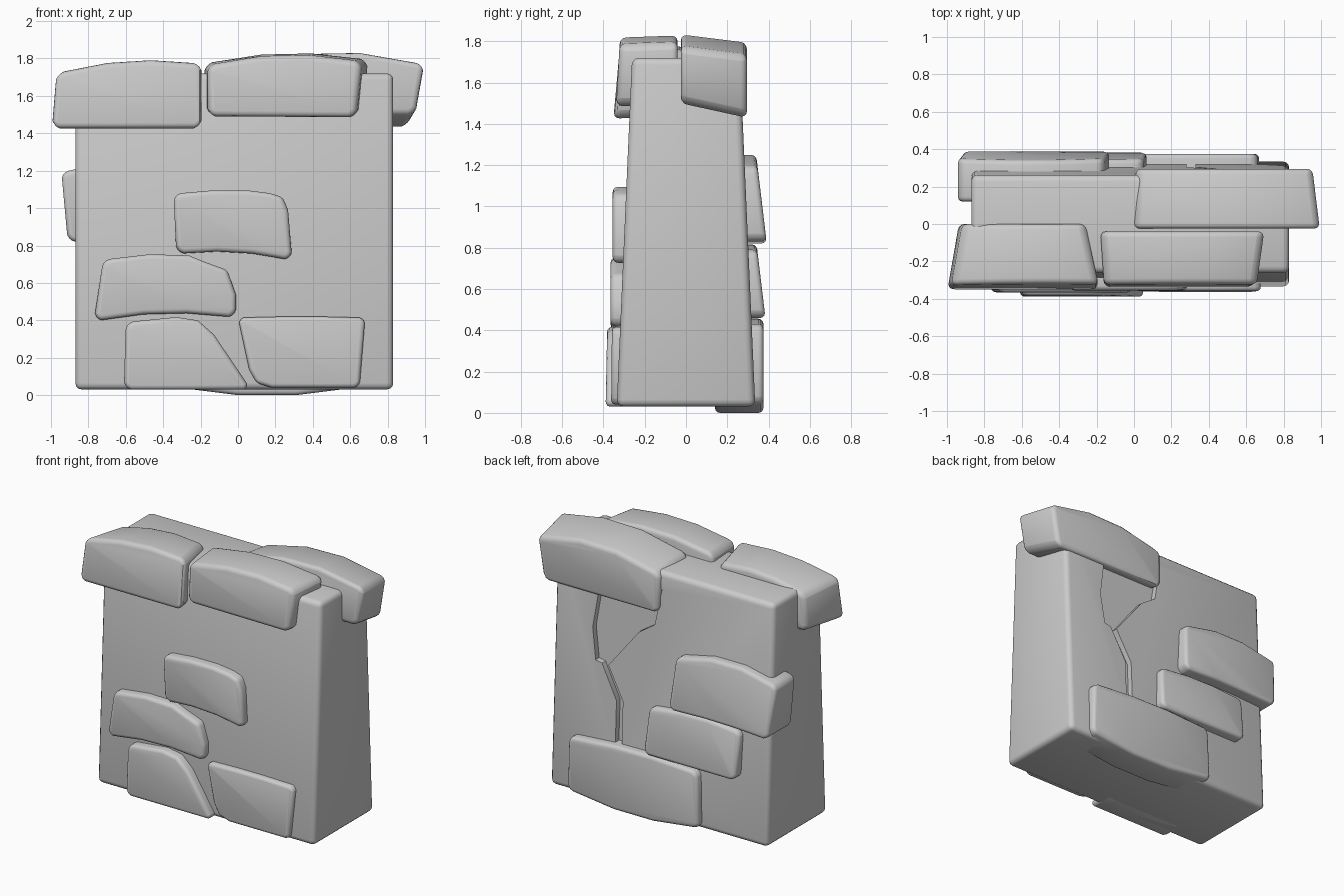
import bpy, bmesh
from mathutils import Vector

if "Cube" in bpy.data.objects:
    bpy.data.objects.remove(bpy.data.objects["Cube"])


def outline(corners, radii, bow, sag):
    """Rounded quad (BL, BR, TR, TL); top edge bowed up and bottom edge sagging."""
    c = [Vector(p) for p in corners]
    pts = []
    for i, p in enumerate(c):
        r = radii[i]
        a = p + (c[i - 1] - p).normalized() * r
        b = p + (c[(i + 1) % 4] - p).normalized() * r
        pts += [a, (a + b + 2 * p) / 4, b]
        lift = {0: -sag, 2: bow}.get(i, 0)
        if lift:
            q = c[(i + 1) % 4]
            pts += [p.lerp(q, t) + Vector((0, lift)) for t in (.35, .65)]
    return pts


def slab(name, front, yf, yb, back=None, bevel=.025):
    """Loft x-z outlines between two leaning planes y = a + s*z."""
    back = back or front
    n = len(front)
    bm = bmesh.new()
    f = [bm.verts.new((x, yf[0] + yf[1] * z, z)) for x, z in front]
    b = [bm.verts.new((x, yb[0] + yb[1] * z, z)) for x, z in back]
    bm.faces.new(f)
    bm.faces.new(b[::-1])
    for i in range(n):
        j = (i + 1) % n
        bm.faces.new((f[i], b[i], b[j], f[j]))
    bmesh.ops.recalc_face_normals(bm, faces=bm.faces)
    me = bpy.data.meshes.new(name)
    bm.to_mesh(me)
    bm.free()
    ob = bpy.data.objects.new(name, me)
    bpy.context.collection.objects.link(ob)
    if bevel:
        m = ob.modifiers.new("bevel", 'BEVEL')
        m.width, m.segments = bevel, 3
        m.limit_method, m.angle_limit = 'ANGLE', .7
    return ob


def finish(ob):
    bpy.ops.object.select_all(action='DESELECT')
    ob.select_set(True)
    bpy.context.view_layer.objects.active = ob
    bpy.ops.object.convert(target='MESH')
    bpy.ops.object.shade_smooth_by_angle(angle=.6)


def stone(name, corners, yf, yb, bow=.02, sag=0, r=.04, big=None, shift=None, bevel=.025):
    """Rounded stone; big = (corner, radius), shift = back-side moves (left, right, bottom, top)."""
    radii = [r] * 4
    if big:
        radii[big[0]] = big[1]
    back = None
    if shift:
        left, right, low, high = shift
        moves = ((left, low), (right, low), (right, high), (left, high))
        back = outline([(x + dx, z + dz) for (x, z), (dx, dz) in zip(corners, moves)], radii, bow, sag)
    finish(slab(name, outline(corners, radii, bow, sag), yf, yb, back, bevel))


# Tapered wall core
wall = slab("wall_core", [(-.87, .03), (.83, .03), (.83, 1.72), (-.87, 1.72)],
            (-.337, .044), (.337, -.044), bevel=.035)

# Cracked plaster recess on the back
cutter = slab("crack_cutter",
              [(.47, 1.6), (.53, 1.2), (.50, .98), (.45, .97), (.33, .74), (.33, .35),
               (.28, .35), (.28, .75), (.40, .97), (.17, 1.26), (.05, 1.34), (0, 1.6)],
              (.297, -.044), (.45, 0), bevel=0)
cutter.hide_render = True
cut = wall.modifiers.new("crack", 'BOOLEAN')
cut.object, cut.operation, cut.solver = cutter, 'DIFFERENCE', 'EXACT'
finish(wall)
bpy.data.objects.remove(cutter)

# Capstones
stone("cap_front_left", [(-1, 1.425), (-.19, 1.425), (-.19, 1.78), (-.975, 1.73)],
      (-.48, .09), (0, 0), shift=(.06, -.07, .02, -.02), bow=.03, bevel=.04)
stone("cap_front_right", [(-.16, 1.49), (.63, 1.485), (.66, 1.79), (-.16, 1.77)],
      (-.42, .055), (-.04, 0), shift=(-.02, .04, .01, .01), bow=.035, bevel=.04)
stone("cap_back_right", [(0, 1.5), (.95, 1.5), (1, 1.78), (0, 1.76)],
      (-.025, 0), (.295, 0), shift=(.01, -.04, -.07, -.04), bow=.06, bevel=.04)

# Front face stones
stone("front_stone_bottom_left", [(-.61, .03), (.07, .03), (-.2, .43), (-.6, .39)],
      (-.39, .02), (-.2, 0), bow=0, big=(2, .13))
stone("front_stone_bottom_right", [(.08, .04), (.65, .04), (.68, .415), (0, .415)],
      (-.363, .01), (-.2, 0), bow=.005, r=.03, big=(0, .1))
stone("front_stone_middle", [(-.77, .4), (-.01, .42), (-.015, .71), (-.72, .73)],
      (-.365, 0), (-.2, 0), bow=.03, sag=-.025, big=(2, .17))
stone("front_stone_upper", [(-.33, .76), (.29, .725), (.26, 1.08), (-.345, 1.08)],
      (-.355, 0), (-.2, 0), bow=.015, sag=-.02, big=(2, .09))

# Back face stones, the upper one wrapping round the left end
stone("back_stone_bottom", [(-.36, .04), (.67, .04), (.66, .43), (-.34, .44)],
      (.14, 0), (.375, 0), sag=.04)
stone("back_stone_middle", [(-.65, .46), (.07, .46), (.05, .79), (-.66, .8)],
      (.15, 0), (.44, -.12))
stone("back_stone_upper", [(-.91, .82), (-.13, .83), (-.16, 1.2), (-.945, 1.2)],
      (.12, 0), (.49, -.12), bow=.05, sag=-.01)
